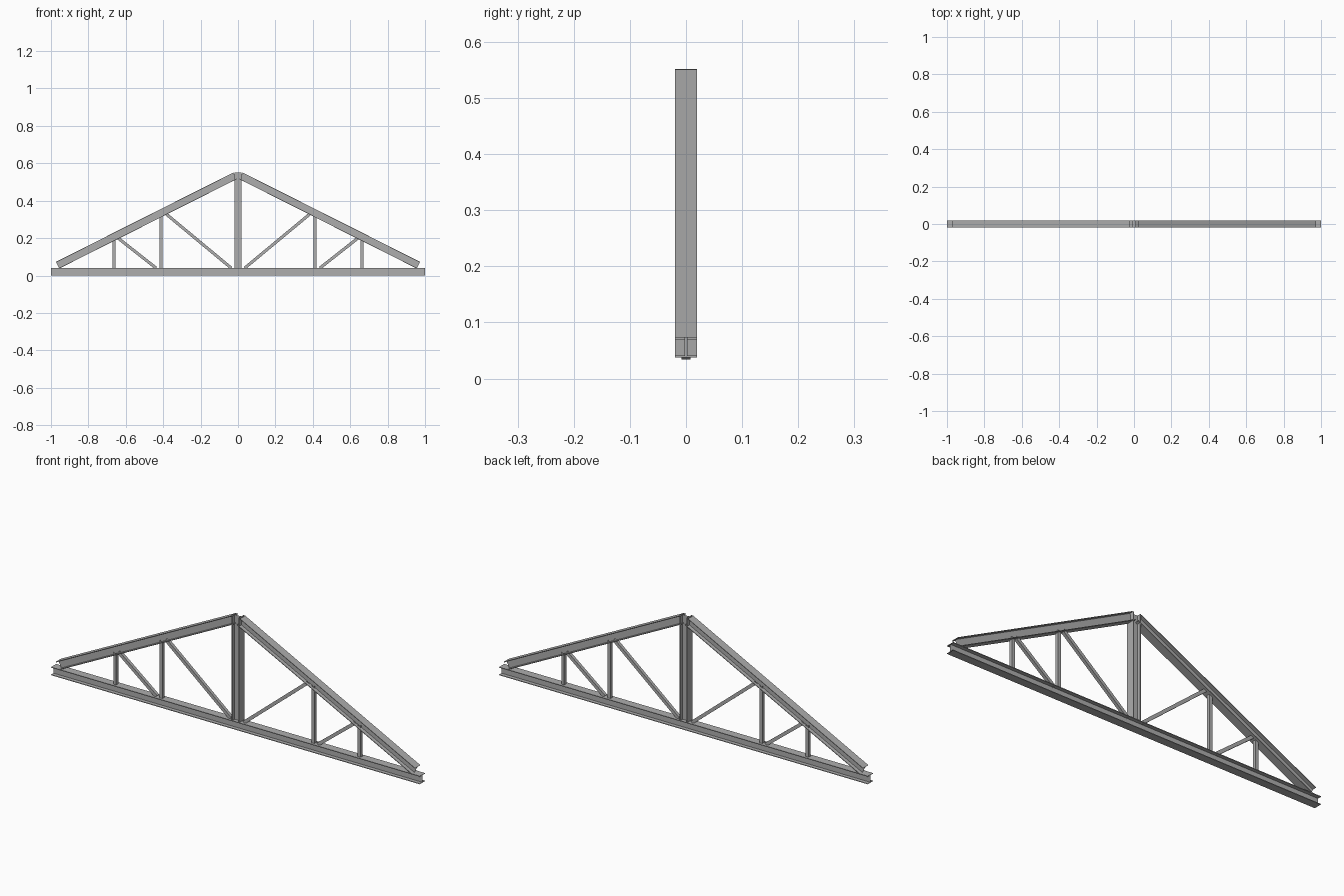
import bpy, bmesh
from mathutils import Vector

if "Cube" in bpy.data.objects:
    bpy.data.objects.remove(bpy.data.objects["Cube"])

steel = bpy.data.materials.new("dark_steel")
steel.diffuse_color = (0.42, 0.42, 0.42, 1)
steel.use_nodes = True
steel.node_tree.nodes["Principled BSDF"].inputs["Base Color"].default_value = steel.diffuse_color


def i_profile(size):
    """I section: (across y, along the in-plane normal)."""
    h = size / 2
    t = size * 0.08      # flange thickness
    w = size * 0.04      # half web thickness
    return [(-h, -h), (h, -h), (h, -h + t), (w, -h + t), (w, h - t), (h, h - t),
            (h, h), (-h, h), (-h, h - t), (-w, h - t), (-w, -h + t), (-h, -h + t)]


def square_profile(size):
    h = size / 2
    return [(-h, -h), (h, -h), (h, h), (-h, h)]


def beam(name, start, end, profile):
    """Open-ended beam between two (x, z) points in the y = 0 plane."""
    a = Vector((start[0], 0, start[1]))
    b = Vector((end[0], 0, end[1]))
    side = Vector((0, 1, 0))
    normal = (b - a).normalized().cross(side)
    bm = bmesh.new()
    rings = [[bm.verts.new(p + side * u + normal * v) for u, v in profile] for p in (a, b)]
    n = len(profile)
    for i in range(n):
        j = (i + 1) % n
        bm.faces.new((rings[0][i], rings[0][j], rings[1][j], rings[1][i]))
    # make the faces point outwards from the profile
    bm.normal_update()
    if bm.faces[:][0].normal.dot(normal) > 0:
        bmesh.ops.reverse_faces(bm, faces=bm.faces[:])
    mesh = bpy.data.meshes.new(name)
    bm.to_mesh(mesh)
    bm.free()
    mesh.materials.append(steel)
    obj = bpy.data.objects.new(name, mesh)
    bpy.context.collection.objects.link(obj)
    return obj


MAIN, THIN = i_profile(0.04), square_profile(0.016)

# bottom chord and king post
beam("bottom_chord", (-1, 0.02), (1, 0.02), MAIN)
beam("king_post", (0, 0.04), (0, 0.552), MAIN)

# each half: sloping rafter, two struts, two diagonals
for s, label in ((-1, "left"), (1, "right")):
    beam(label + "_rafter", (s * 0.965, 0.055), (s * 0.016, 0.533), MAIN)
    beam(label + "_outer_strut", (s * 0.663, 0.04), (s * 0.663, 0.195), THIN)
    beam(label + "_inner_strut", (s * 0.412, 0.04), (s * 0.412, 0.32), THIN)
    beam(label + "_outer_diagonal", (s * 0.645, 0.203), (s * 0.438, 0.04), THIN)
    beam(label + "_inner_diagonal", (s * 0.388, 0.332), (s * 0.036, 0.04), THIN)
